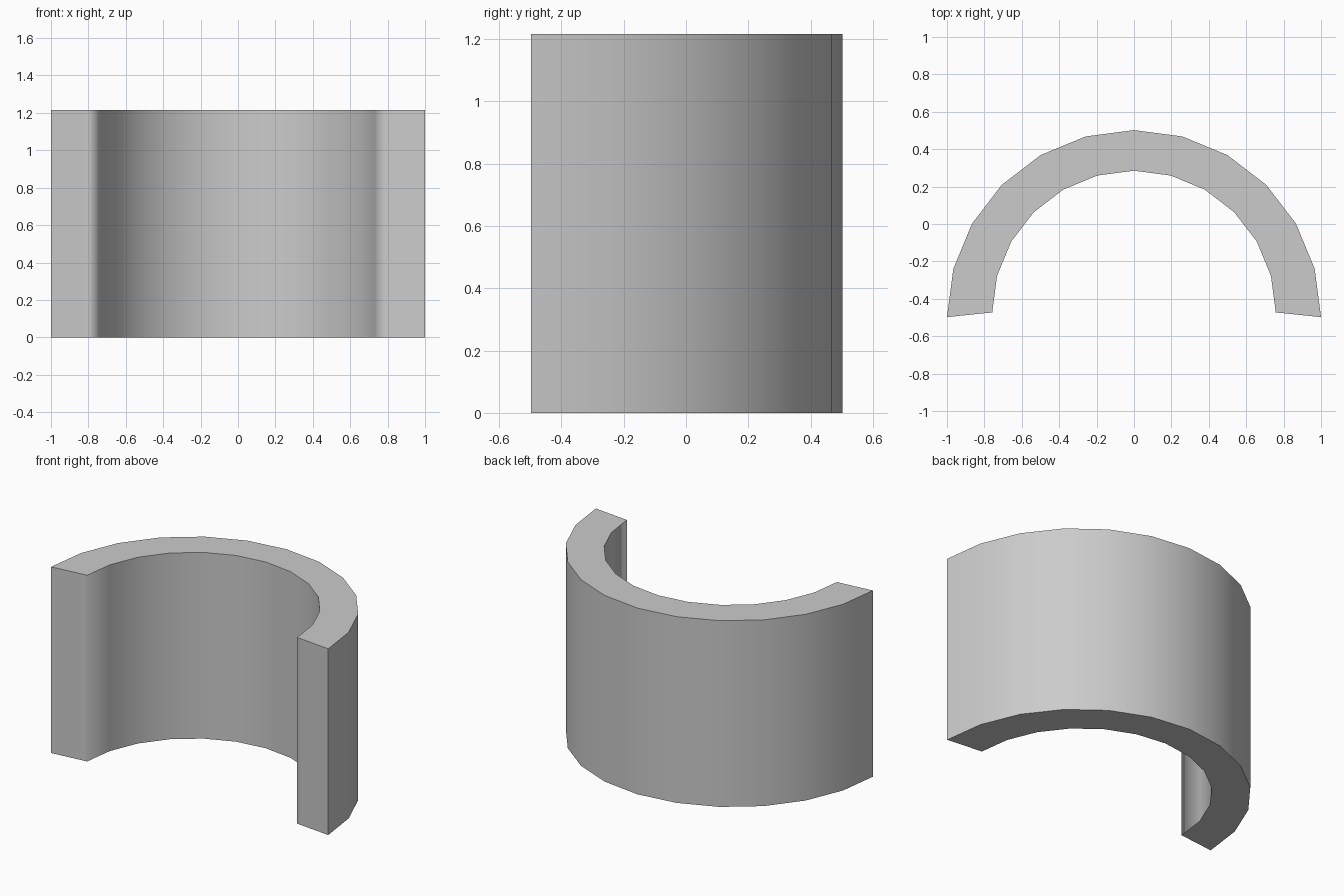
import bpy, bmesh
from math import sin, cos, radians

if "Cube" in bpy.data.objects:
    bpy.data.objects.remove(bpy.data.objects["Cube"])

HEIGHT = 1.215
STEPS = range(-90, 91, 15)


def arc(radius, cy, angles):
    return [(radius * sin(radians(a)), cy + radius * cos(radians(a))) for a in angles]


# Half-ring profile: outer arc, then inner arc, with a support point on each end face
outer = arc(1.0, -0.498, STEPS)
inner = arc(0.758, -0.473, reversed(STEPS))
profile = outer + [(0.8, -0.477)] + inner + [(-0.8, -0.477)]

bm = bmesh.new()
base = bm.faces.new([bm.verts.new((x, y, 0)) for x, y in profile])
ring = bmesh.ops.extrude_face_region(bm, geom=[base], use_keep_orig=True)
top = [v for v in ring["geom"] if isinstance(v, bmesh.types.BMVert)]
bmesh.ops.translate(bm, verts=top, vec=(0, 0, HEIGHT))
bmesh.ops.recalc_face_normals(bm, faces=bm.faces)

# Smooth walls and rounded-looking inner corners; crisp rims and outer corners
for face in bm.faces:
    face.smooth = True
for edge in bm.edges:
    a, b = edge.verts
    upright = abs(a.co.z - b.co.z) > 0.1
    edge.smooth = upright and abs(a.co.x) < 0.99

mesh = bpy.data.meshes.new("half_ring_wall")
bm.to_mesh(mesh)
bm.free()
wall = bpy.data.objects.new("half_ring_wall", mesh)
bpy.context.collection.objects.link(wall)
